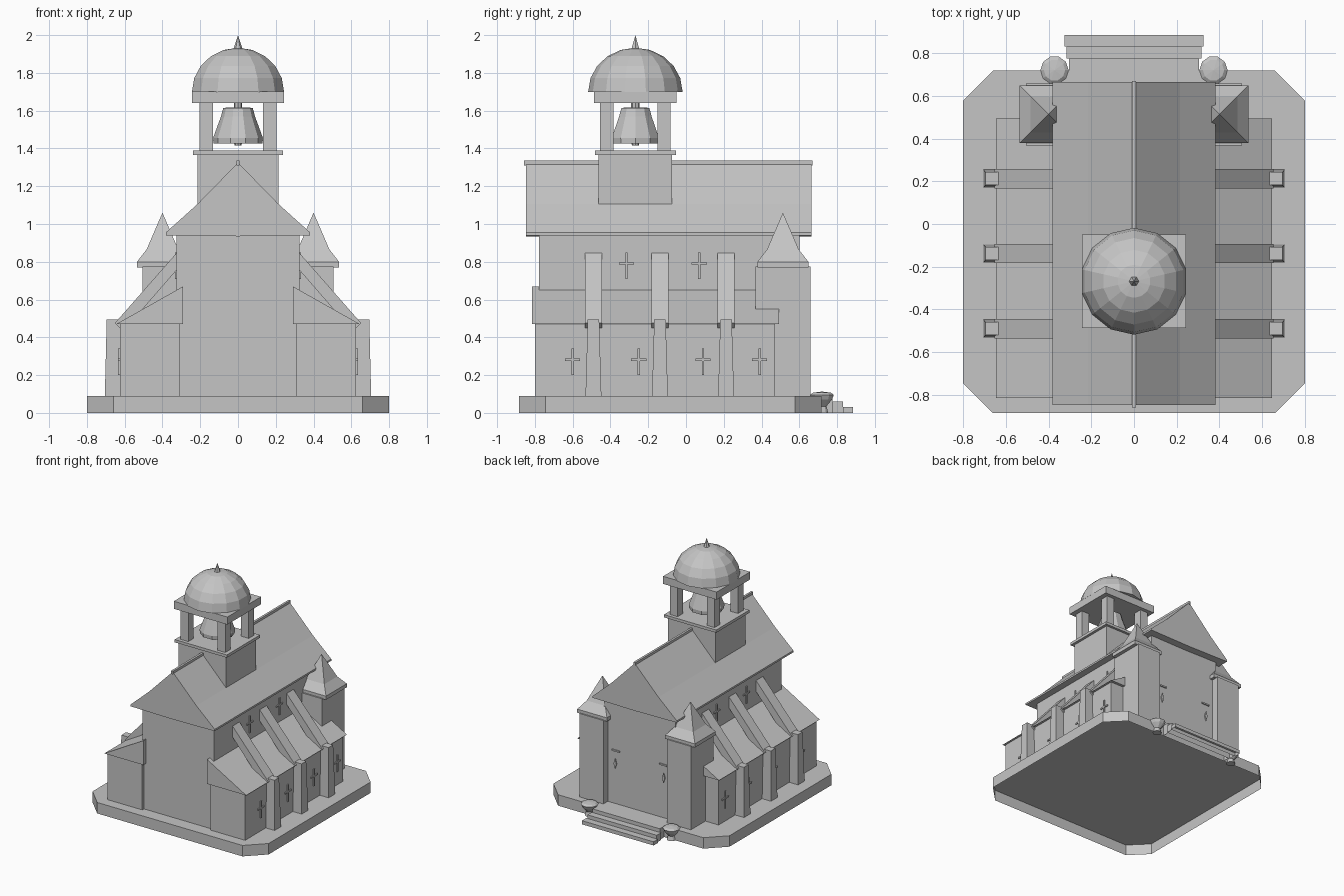
import bpy, bmesh, math
from mathutils import Vector

if "Cube" in bpy.data.objects:
    bpy.data.objects.remove(bpy.data.objects["Cube"], do_unlink=True)

stone = bpy.data.materials.new("plain_grey")
stone.use_nodes = True
GREY = (0.56, 0.56, 0.56, 1)
stone.diffuse_color = GREY
stone.node_tree.nodes["Principled BSDF"].inputs["Base Color"].default_value = GREY


def finish(name, bm):
    bmesh.ops.recalc_face_normals(bm, faces=bm.faces)
    me = bpy.data.meshes.new(name)
    bm.to_mesh(me)
    bm.free()
    me.materials.append(stone)
    ob = bpy.data.objects.new(name, me)
    bpy.context.collection.objects.link(ob)
    return ob


def open_bottom(ob):
    """Remove the downward faces, leaving a shell open from below."""
    bm = bmesh.new()
    bm.from_mesh(ob.data)
    bm.normal_update()
    bmesh.ops.delete(bm, geom=[f for f in bm.faces if f.normal.z < -0.9], context="FACES")
    bm.to_mesh(ob.data)
    bm.free()


def box(name, x0, x1, y0, y1, z0, z1):
    return extrude(name, [(x0, z0), (x1, z0), (x1, z1), (x0, z1)], y0, y1)


def extrude(name, pts, a, b, axis="y"):
    """Extrude an outline along y (points are x, z) or along z (points are x, y)."""
    bm = bmesh.new()
    place = (lambda p: (p[0], a, p[1])) if axis == "y" else (lambda p: (p[0], p[1], a))
    face = bm.faces.new([bm.verts.new(place(p)) for p in pts])
    new = bmesh.ops.extrude_face_region(bm, geom=[face], use_keep_orig=True)["geom"]
    shift = Vector((0, b - a, 0)) if axis == "y" else Vector((0, 0, b - a))
    bmesh.ops.translate(bm, vec=shift, verts=[v for v in new if isinstance(v, bmesh.types.BMVert)])
    return finish(name, bm)


def lathe(name, profile, cx, cy, sides, turn=0.0):
    """Stack of rings (radius, z), closed at both ends."""
    bm = bmesh.new()
    rings = []
    for r, z in profile:
        angles = [turn + math.tau * i / sides for i in range(sides)]
        rings.append([bm.verts.new((cx + r * math.cos(t), cy + r * math.sin(t), z)) for t in angles])
    for low, high in zip(rings, rings[1:]):
        for i in range(sides):
            j = (i + 1) % sides
            bm.faces.new((low[i], low[j], high[j], high[i]))
    bm.faces.new(rings[0])
    bm.faces.new(rings[-1])
    bmesh.ops.remove_doubles(bm, verts=bm.verts, dist=0.0005)
    return finish(name, bm)


def mirrored(pts, s):
    return [(s * x, z) for x, z in pts]


def side_box(name, s, x0, x1, *rest):
    return box(name, min(s * x0, s * x1), max(s * x0, s * x1), *rest)


# Hollow ground slab with cut corners, and hollow back steps
open_bottom(extrude("ground_slab", [(-0.66, -0.885), (0.66, -0.885), (0.8, -0.745), (0.8, 0.578),
                                    (0.66, 0.718), (-0.66, 0.718), (-0.8, 0.578), (-0.8, -0.745)], 0, 0.09, "z"))
for i, (w, y0, y1) in enumerate([(0.325, 0.83, 0.885), (0.315, 0.775, 0.83), (0.305, 0.718, 0.775)]):
    open_bottom(box("step_%d" % (i + 1), -w, w, y0, y1, 0, 0.03 * (i + 1)))

# Nave and its slightly bent gable roof
box("nave", -0.325, 0.325, -0.778, 0.6, 0.09, 0.95)
extrude("nave_roof", [(-0.382, 0.94), (0, 0.935), (0.382, 0.94), (0.382, 0.955), (0.215, 1.105), (0, 1.325),
                      (-0.215, 1.105), (-0.382, 0.955)], -0.848, 0.665)
box("roof_ridge", -0.009, 0.009, -0.858, 0.67, 1.31, 1.335)

for s, side in ((1, "left"), (-1, "right")):
    # Side aisle with lean-to roof
    side_box("aisle_" + side, s, 0.31, 0.625, -0.8, 0.47, 0.09, 0.48)
    extrude("aisle_roof_" + side, mirrored([(0.645, 0.47), (0.29, 0.47), (0.29, 0.67)], s), -0.815, 0.493)

    # Corner tower with a flared pyramid roof
    side_box("tower_" + side, s, 0.29, 0.505, 0.367, 0.658, 0.09, 0.775)
    side_box("tower_cornice_" + side, s, 0.265, 0.535, 0.378, 0.648, 0.77, 0.8)
    root = math.sqrt(2)
    lathe("tower_roof_" + side, [(0.135 * root, 0.8), (0.084 * root, 0.865), (0.0, 1.06)],
          s * 0.4, 0.513, 4, math.pi / 4)

    # Flying buttresses
    for i, y in enumerate((-0.49, -0.138, 0.212)):
        tag = "%s_%d" % (side, i + 1)
        pier = box("pier_" + tag, -0.05, 0.05, -0.042, 0.042, 0.09, 0.495)
        for v in pier.data.vertices:
            top = v.co.z > 0.3
            v.co.x = s * (0.655 + v.co.x * (0.8 if top else 1))
            v.co.y = y + v.co.y * (0.72 if top else 1)
        if s < 0:
            pier.data.flip_normals()
        extrude("flying_arm_" + tag, mirrored([(0.652, 0.475), (0.325, 0.847), (0.3, 0.847), (0.3, 0.785),
                                               (0.607, 0.432)], s), y - 0.045, y + 0.045)

    # Cross-shaped window bars
    for label, x, z, ys in (("aisle", 0.625, 0.28, (-0.6, -0.25, 0.09, 0.39)),
                            ("nave", 0.325, 0.79, (-0.315, 0.07))):
        for i, y in enumerate(ys):
            tag = "_%s_%s_%d" % (label, side, i + 1)
            side_box("window_upright" + tag, s, x, x + 0.009, y - 0.006, y + 0.006, z - 0.08, z + 0.06)
            side_box("window_bar" + tag, s, x, x + 0.009, y - 0.04, y + 0.04, z - 0.005, z + 0.007)

    # Door hinge and handle on the back wall
    side_box("door_hinge_" + side, s, 0.18, 0.25, 0.6, 0.609, 0.52, 0.532)
    extrude("door_handle_" + side, mirrored([(0.22, 0.38), (0.233, 0.42), (0.22, 0.46), (0.207, 0.42)], s),
            0.6, 0.609)

    # Planted urn beside the steps
    lathe("urn_" + side, [(0.035, 0), (0.025, 0.035), (0.055, 0.07), (0.066, 0.095), (0.05, 0.107), (0.0, 0.113)],
          s * 0.372, 0.72, 10)

# Belfry
CY = -0.268
box("belfry_base", -0.215, 0.215, CY - 0.195, CY + 0.195, 1.1, 1.37)
box("belfry_floor", -0.237, 0.237, CY - 0.215, CY + 0.215, 1.365, 1.388)
for sx in (-1, 1):
    for sy in (-1, 1):
        cx, cy = sx * 0.168, CY + sy * 0.152
        box("belfry_post", cx - 0.035, cx + 0.035, cy - 0.035, cy + 0.035, 1.385, 1.645)
box("belfry_lintel", -0.243, 0.243, CY - 0.218, CY + 0.218, 1.64, 1.702)

# Dome and spike
arc = [math.radians(18 * k) for k in range(6)]
lathe("dome", [(0.25 * math.cos(t), 1.7 + 0.233 * math.sin(t)) for t in arc], 0, CY, 14, math.pi / 14)
lathe("dome_spike", [(0.026, 1.92), (0.0, 2.0)], 0, CY, 6)

# Hanging bell, hollow underneath
lathe("bell", [(0.05, 1.58), (0.115, 1.46), (0.122, 1.425), (0.13, 1.425), (0.132, 1.455), (0.09, 1.57),
               (0.078, 1.615), (0.0, 1.618)], 0, CY, 10)
lathe("bell_hanger", [(0.022, 1.61), (0.022, 1.65)], 0, CY, 8)
lathe("bell_clapper", [(0.018, 1.415), (0.024, 1.445), (0.008, 1.455), (0.008, 1.6)], 0, CY, 8)
